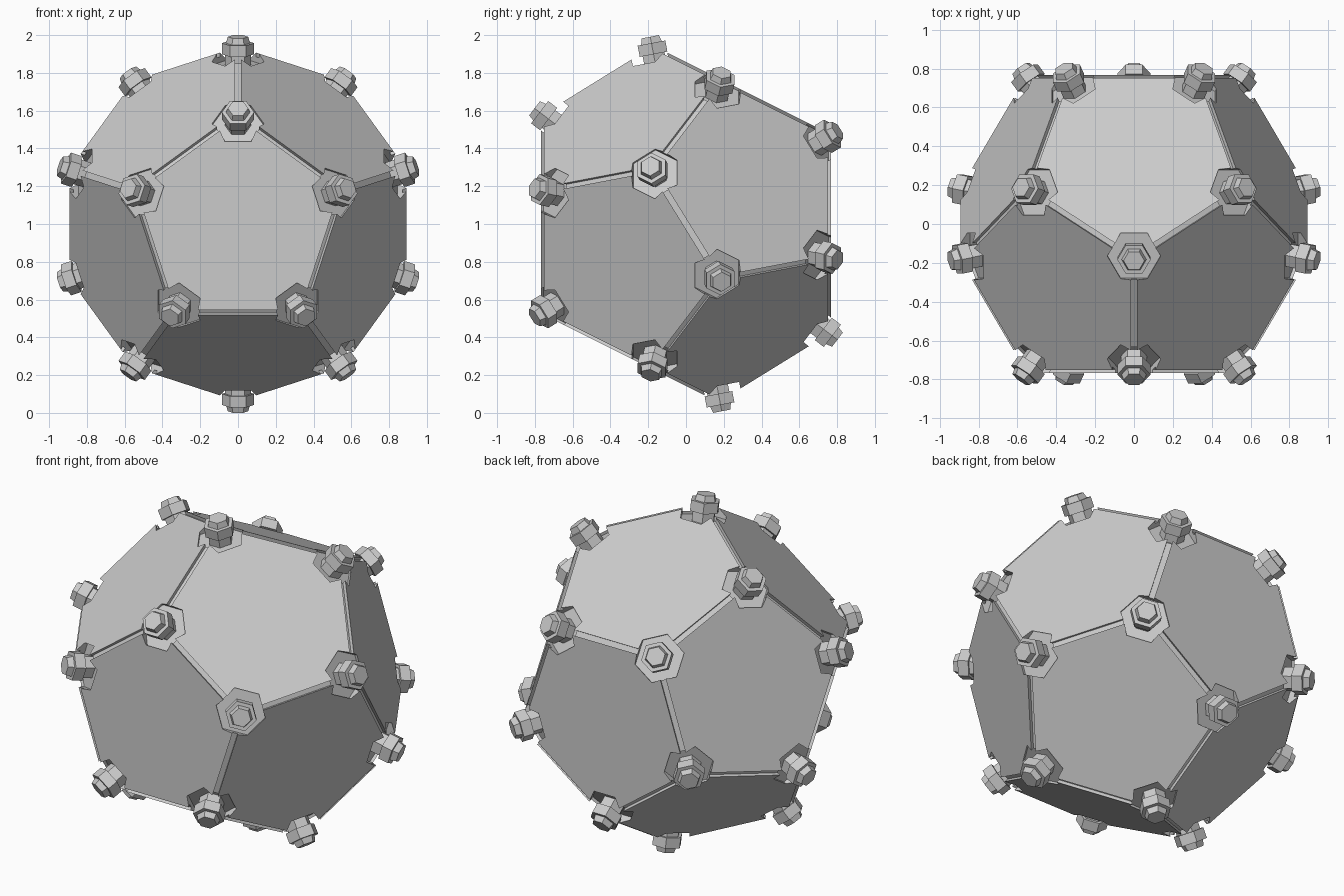
import bpy, bmesh
from math import sin, cos, pi, radians
from mathutils import Vector, Matrix

if "Cube" in bpy.data.objects:
    bpy.data.objects.remove(bpy.data.objects["Cube"])

H = 0.767                      # distance from centre to each face
R = H / 0.79465                # distance from centre to each corner
EDGE = R * 0.71364
CENTRE = Vector((0, 0, 1))


def new_object(name, bm):
    bmesh.ops.recalc_face_normals(bm, faces=bm.faces)
    me = bpy.data.meshes.new(name)
    bm.to_mesh(me)
    bm.free()
    ob = bpy.data.objects.new(name, me)
    bpy.context.collection.objects.link(ob)
    return ob


def frame(origin, z, x):
    z = z.normalized()
    x = (x - z * x.dot(z)).normalized()
    m = Matrix((x, z.cross(x), z)).transposed().to_4x4()
    m.translation = origin
    return m


def hex_lathe(bm, profile, m):
    # stack of hexagonal rings (radius, height) with closed ends
    rings = [[bm.verts.new(m @ Vector((r * cos(radians(30 + 60 * k)), r * sin(radians(30 + 60 * k)), h)))
              for k in range(6)] for r, h in profile]
    for a, b in zip(rings, rings[1:]):
        for k in range(6):
            n = (k + 1) % 6
            bm.faces.new((a[k], a[n], b[n], b[k]))
    bm.faces.new(rings[0][::-1])
    bm.faces.new(rings[-1])


# corner points of the dodecahedron, one flat face to the front
corners = []
for k in range(5):
    a = pi / 2 + 2 * pi * k / 5
    for radius, depth in ((R * 0.60706, -H), (R * 0.98225, -R * 0.18759)):
        p = Vector((radius * cos(a), depth, radius * sin(a)))
        corners += [p, -p]
edges = [(p, q) for i, p in enumerate(corners) for q in corners[i + 1:]
         if (p - q).length < EDGE * 1.1]

# body
bm = bmesh.new()
for p in corners:
    bm.verts.new(p + CENTRE)
bmesh.ops.convex_hull(bm, input=bm.verts)
bmesh.ops.dissolve_limit(bm, angle_limit=radians(2), verts=bm.verts, edges=bm.edges)
body = new_object("body", bm)

# grooves along the edges
bm = bmesh.new()
for p, q in edges:
    mid = (p + q) / 2
    m = frame(CENTRE + mid.normalized() * (mid.length + 0.02), mid, q - p)
    bmesh.ops.create_cube(bm, size=1, matrix=m @ Matrix.Diagonal((EDGE - 0.12, 0.03, 0.10, 1)))
groove_cutter = new_object("groove_cutter", bm)

# hexagonal pockets at the corners, and the knobs standing in them
FLOOR = 0.857
knob_profile = [(0.068, FLOOR - 0.02), (0.068, 0.915), (0.086, 0.915), (0.086, 0.975),
                (0.064, 0.975), (0.054, 1.009)]
bm = bmesh.new()
bmk = bmesh.new()
hex_lathe(bmk, knob_profile, Matrix.Identity(4))
knob = new_object("corner_knob", bmk)
for i, p in enumerate(corners):
    p0, q0 = next(e for e in edges if p in e)
    m = frame(CENTRE, p, (q0 - p0) if p == p0 else (p0 - q0))
    hex_lathe(bm, [(0.138, FLOOR), (0.138, 1.1)], m)
    ob = knob
    if i:
        ob = bpy.data.objects.new("corner_knob", knob.data)
        bpy.context.collection.objects.link(ob)
    ob.matrix_world = m
pocket_cutter = new_object("pocket_cutter", bm)

for cutter in (groove_cutter, pocket_cutter):
    cutter.hide_render = True
    cutter.hide_set(True)
    mod = body.modifiers.new(cutter.name, 'BOOLEAN')
    mod.operation = 'DIFFERENCE'
    mod.solver = 'EXACT'
    mod.object = cutter
